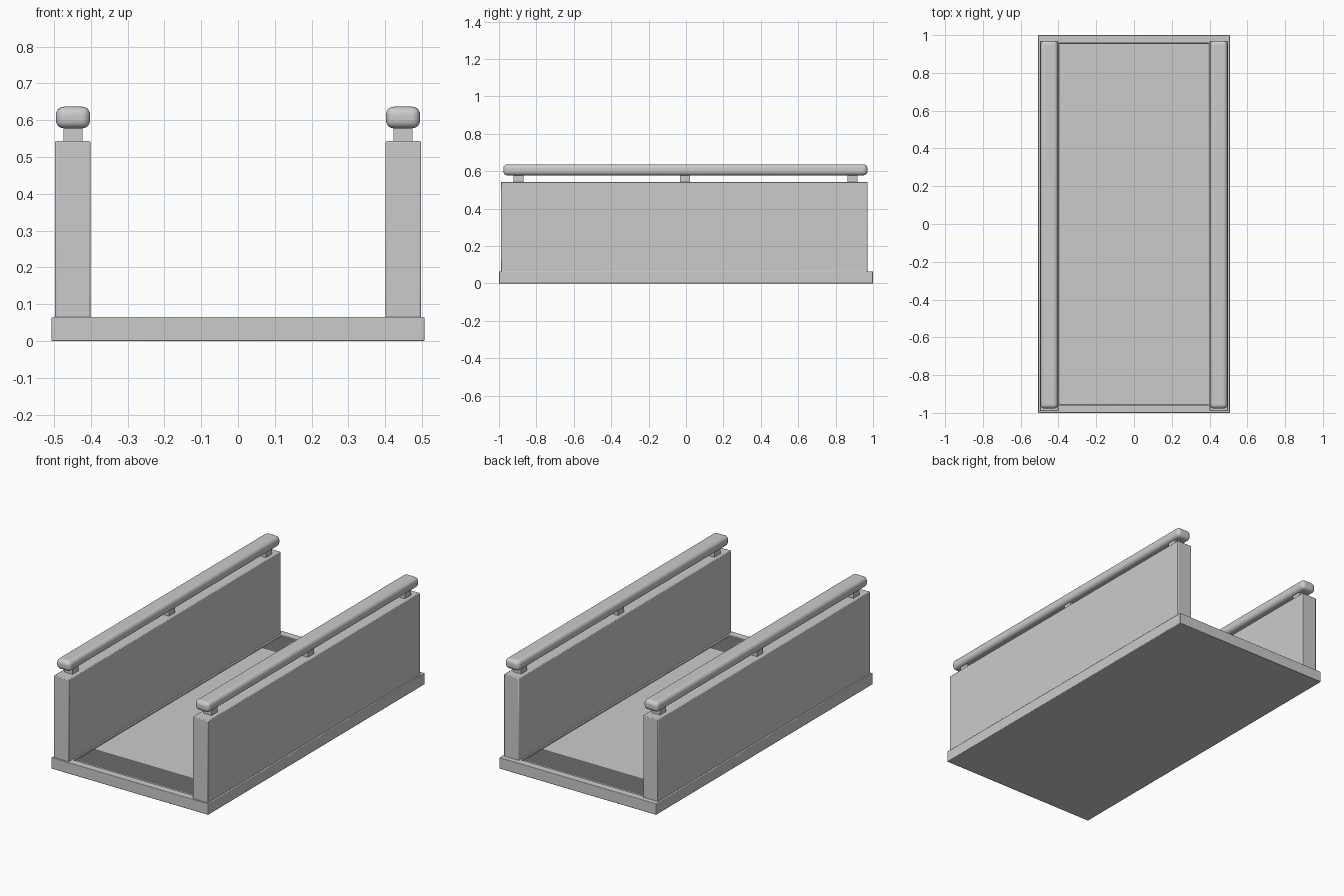
import bpy
import bmesh
from mathutils import Matrix, Vector

default_cube = bpy.data.objects.get("Cube")
if default_cube:
    bpy.data.objects.remove(default_cube, do_unlink=True)

grey = bpy.data.materials.new("plain grey")
grey.use_nodes = True
grey.diffuse_color = (0.6, 0.6, 0.6, 1)
grey.node_tree.nodes["Principled BSDF"].inputs["Base Color"].default_value = (0.6, 0.6, 0.6, 1)


def finish(name, bm, bevel=0.0, segments=2):
    """Turn a bmesh into a bevelled, smooth shaded object."""
    bmesh.ops.recalc_face_normals(bm, faces=bm.faces)
    mesh = bpy.data.meshes.new(name)
    bm.to_mesh(mesh)
    bm.free()
    mesh.materials.append(grey)
    obj = bpy.data.objects.new(name, mesh)
    bpy.context.collection.objects.link(obj)
    if bevel:
        mod = obj.modifiers.new("rounded edges", "BEVEL")
        mod.width = bevel
        mod.segments = segments
        mod.limit_method = "ANGLE"
    bpy.ops.object.select_all(action="DESELECT")
    obj.select_set(True)
    bpy.context.view_layer.objects.active = obj
    bpy.ops.object.shade_smooth_by_angle()
    return obj


def box_mesh(x, y, z):
    """Box spanning the three given (low, high) ranges."""
    bm = bmesh.new()
    spans = (x, y, z)
    centre = Vector([(a + b) / 2 for a, b in spans])
    size = [b - a for a, b in spans]
    bmesh.ops.create_cube(bm, size=1, matrix=Matrix.Translation(centre) @ Matrix.Diagonal((*size, 1)))
    return bm


def box(name, x, y, z, bevel=0.0, segments=2):
    return finish(name, box_mesh(x, y, z), bevel, segments)


# Base slab with a shallow sunken tray between the walls
base = box_mesh((-0.507, 0.507), (-1, 1), (0, 0.065))
top = max(base.faces, key=lambda f: f.calc_center_median().z)
bmesh.ops.inset_region(base, faces=[top], thickness=0.04)
for v in top.verts:
    v.co.x = 0.395 if v.co.x > 0 else -0.395
    v.co.y = 0.957 if v.co.y > 0 else -0.957
tray = bmesh.ops.extrude_face_region(base, geom=[top])
bmesh.ops.delete(base, geom=[top], context="FACES_ONLY")
for v in tray["geom"]:
    if isinstance(v, bmesh.types.BMVert):
        v.co.z -= 0.012
finish("base", base, 0.003)

# Walking deck: a plate with fine cross ribs at both ends
RIBS, PITCH, END = 12, 0.0145, 0.95
half = []
for i in range(RIBS):
    y = END - i * PITCH
    half += [(y, 0.06), (y - PITCH * 0.6, 0.06), (y - PITCH * 0.6, 0.057), (y - PITCH, 0.057)]
half.append((half[-1][0], 0.06))
profile = half + [(-y, z) for y, z in reversed(half)]
profile += [(-END, 0.05), (END, 0.05)]
deck = bmesh.new()
outline = deck.faces.new([deck.verts.new((-0.388, y, z)) for y, z in profile])
sweep = bmesh.ops.extrude_face_region(deck, geom=[outline])
bmesh.ops.translate(deck, vec=(0.776, 0, 0),
                    verts=[v for v in sweep["geom"] if isinstance(v, bmesh.types.BMVert)])
finish("walking_deck", deck)

# Side walls, handrails and the short posts between them
for side, s in (("left", 1), ("right", -1)):
    def across(a, b):
        return tuple(sorted((a * s, b * s)))

    box(side + "_wall", across(0.401, 0.498), (-0.99, 0.97), (0.06, 0.543), 0.004)
    box(side + "_handrail", across(0.402, 0.495), (-0.977, 0.97), (0.578, 0.637), 0.022, 5)
    for place, y in (("front", -0.895), ("middle", -0.005), ("back", 0.89)):
        box(f"{side}_{place}_post", across(0.423, 0.475), (y - 0.027, y + 0.027), (0.54, 0.585))
